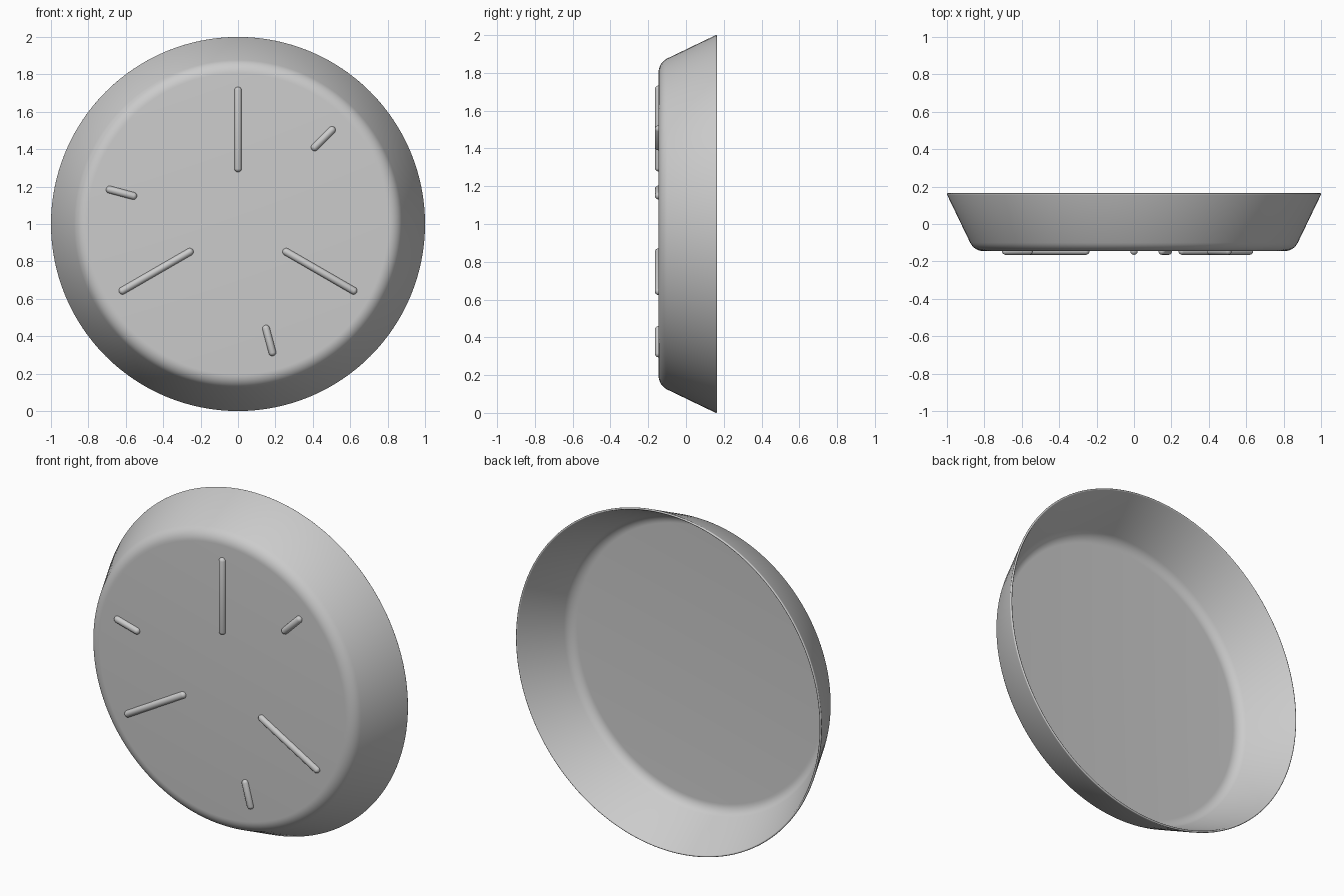
import bpy, bmesh
from math import radians, pi, cos, sin
from mathutils import Vector, Matrix

cube = bpy.data.objects.get("Cube")
if cube:
    bpy.data.objects.remove(cube, do_unlink=True)

grey = bpy.data.materials.new("plain grey")
grey.use_nodes = True
grey.diffuse_color = (0.6, 0.6, 0.6, 1)
grey.node_tree.nodes["Principled BSDF"].inputs["Base Color"].default_value = (0.6, 0.6, 0.6, 1)

FACE_Y, RIM_Y = -0.145, 0.165   # front face and open back rim
WALL = 0.012                    # sheet thickness
FILLET = 0.08                   # rounding between face and flared wall
SLOPE = radians(25.7)           # flare of the wall
RIB = 0.02                      # rib radius


def finish(name, bm):
    """Turn a bmesh into a smooth shaded object centred at z = 1."""
    bmesh.ops.recalc_face_normals(bm, faces=bm.faces)
    mesh = bpy.data.meshes.new(name)
    bm.to_mesh(mesh)
    bm.free()
    mesh.materials.append(grey)
    obj = bpy.data.objects.new(name, mesh)
    obj.location.z = 1
    bpy.context.collection.objects.link(obj)
    bpy.ops.object.select_all(action='DESELECT')
    obj.select_set(True)
    bpy.context.view_layer.objects.active = obj
    bpy.ops.object.shade_smooth_by_angle(angle=radians(35))
    return obj


def arc(centre, radius, start, end, steps):
    angles = [start + (end - start) * i / steps for i in range(steps + 1)]
    return [centre + radius * Vector((cos(a), sin(a))) for a in angles]


# Dish: closed sheet profile (radius, y) turned about the y axis
normal = Vector((cos(SLOPE), -sin(SLOPE)))
along = Vector((sin(SLOPE), cos(SLOPE)))
rim = Vector((1 - WALL / 2, RIM_Y - WALL / 2))
corner = rim - (FILLET - WALL / 2) * normal
corner -= along * (corner.y - FACE_Y - FILLET) / along.y
profile = [Vector((0, FACE_Y))]
profile += arc(corner, FILLET, -pi / 2, -SLOPE, 8)
profile += arc(rim, WALL / 2, -SLOPE, pi - SLOPE, 6)
profile += arc(corner, FILLET - WALL, -SLOPE, -pi / 2, 8)
profile += [Vector((0, FACE_Y + WALL))]

bm = bmesh.new()
verts = [bm.verts.new((p.x, p.y, 0)) for p in profile]
edges = [bm.edges.new(pair) for pair in zip(verts, verts[1:])]
bmesh.ops.spin(bm, geom=verts + edges, cent=(0, 0, 0), axis=(0, 1, 0),
               angle=2 * pi, steps=128)
bmesh.ops.remove_doubles(bm, verts=bm.verts, dist=0.0001)
finish("dish", bm)


# Ribs: half capsules lying radially on the front face
def add_rib(name, degrees, inner, outer):
    bm = bmesh.new()
    bmesh.ops.create_uvsphere(bm, u_segments=20, v_segments=11, radius=RIB)
    for v in bm.verts:
        v.co.z += outer if v.co.z > 0 else inner
    bmesh.ops.bisect_plane(bm, geom=bm.verts[:] + bm.edges[:] + bm.faces[:],
                           plane_co=(0, RIB * 0.1, 0), plane_no=(0, 1, 0),
                           clear_outer=True)
    turn = Matrix.Rotation(radians(90 - degrees), 4, 'Y')
    bm.transform(Matrix.Translation((0, FACE_Y, 0)) @ turn)
    finish(name, bm)


for i in range(3):
    add_rib(f"long_rib_{i + 1}", 90 + 120 * i, 0.298, 0.713)
    add_rib(f"short_rib_{i + 1}", 45 + 120 * i, 0.58, 0.71)
